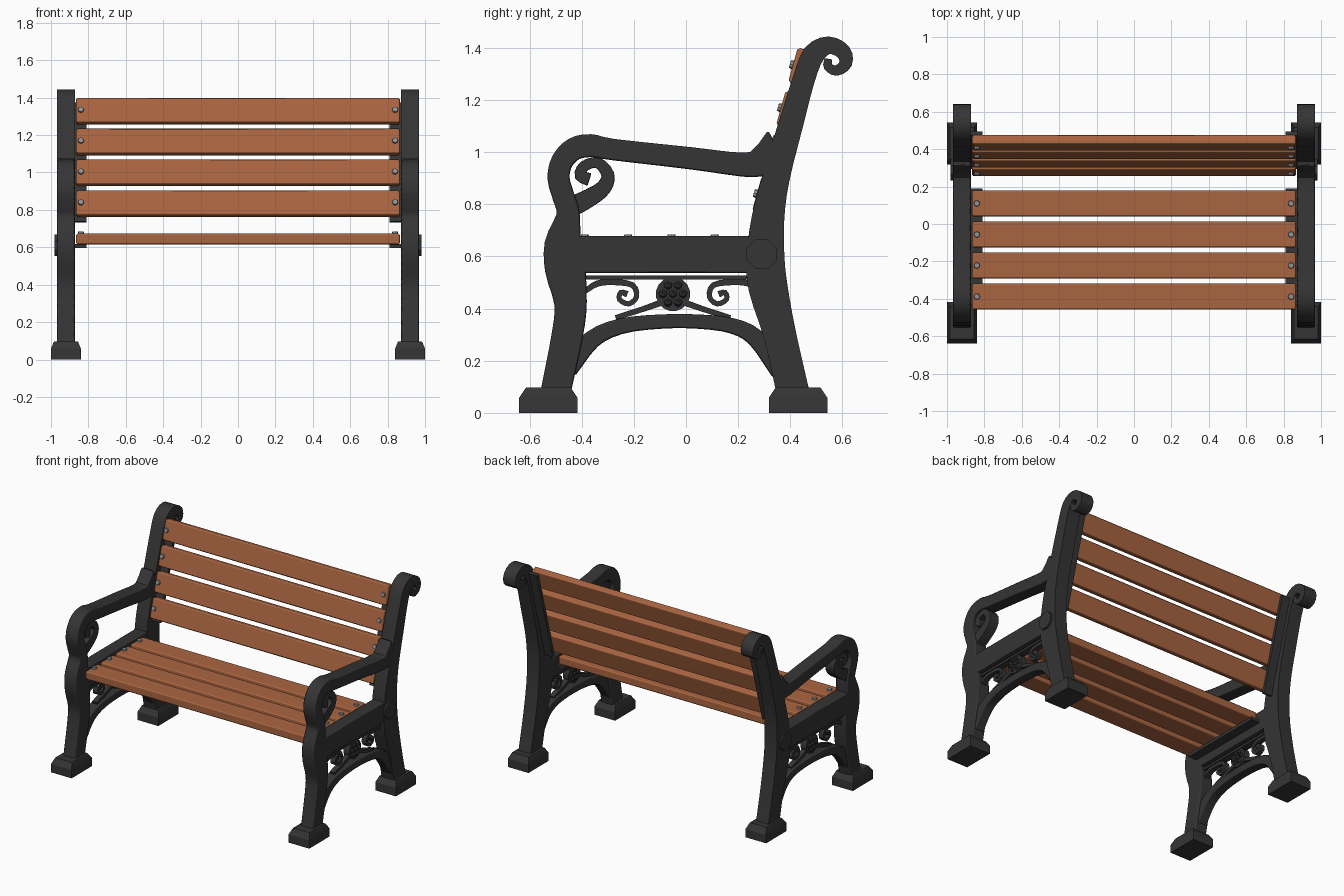
import bpy, bmesh
from math import sin, cos, pi, radians, atan
from mathutils import Vector, Matrix

if "Cube" in bpy.data.objects:
    bpy.data.objects.remove(bpy.data.objects["Cube"], do_unlink=True)


def material(name, rgb):
    m = bpy.data.materials.new(name)
    m.use_nodes = True
    m.diffuse_color = (*rgb, 1)
    bsdf = m.node_tree.nodes["Principled BSDF"]
    bsdf.inputs["Base Color"].default_value = (*rgb, 1)
    bsdf.inputs["Roughness"].default_value = 0.6
    return m


IRON = material("dark_iron", (0.035, 0.035, 0.036))
WOOD = material("brown_wood", (0.40, 0.13, 0.052))
STEEL = material("grey_steel", (0.28, 0.29, 0.31))


def finish(name, bm, mat, bevel=0.0, mirror=True):
    """Turn a bmesh into an object, mirrored to both ends of the bench."""
    bmesh.ops.recalc_face_normals(bm, faces=bm.faces)
    mesh = bpy.data.meshes.new(name)
    bm.to_mesh(mesh)
    bm.free()
    mesh.materials.append(mat)
    ob = bpy.data.objects.new(name, mesh)
    bpy.context.collection.objects.link(ob)
    bpy.ops.object.select_all(action='DESELECT')
    ob.select_set(True)
    bpy.context.view_layer.objects.active = ob
    bpy.ops.object.shade_smooth_by_angle(angle=radians(25))
    if mirror:
        ob.modifiers.new("Mirror", 'MIRROR')
    if bevel:
        b = ob.modifiers.new("Bevel", 'BEVEL')
        b.width, b.segments = bevel, 1
        b.limit_method, b.angle_limit = 'ANGLE', radians(50)
        b.harden_normals = True
    return ob


def spline(pts, steps):
    """Catmull-Rom through (y, z, width) points."""
    p = [Vector(q) for q in pts]
    p = [2 * p[0] - p[1]] + p + [2 * p[-1] - p[-2]]
    out = []
    for i in range(1, len(p) - 2):
        a, b, c, d = p[i - 1:i + 3]
        for s in range(steps):
            t = s / steps
            out.append(0.5 * (2 * b + (c - a) * t + (2 * a - 5 * b + 4 * c - d) * t ** 2
                              + (3 * b - a - 3 * c + d) * t ** 3))
    return out + [p[-2]]


def ribbon(name, pts, x0, x1, steps=3, bevel=0.008):
    """Band of varying width drawn in the side plane, extruded along x."""
    path = spline(pts, steps)
    bm = bmesh.new()
    rings = []
    for i, q in enumerate(path):
        t = path[min(i + 1, len(path) - 1)] - path[max(i - 1, 0)]
        n = Vector((-t.y, t.x)).normalized() * q.z / 2
        rings.append([bm.verts.new((x, q.x + s * n.x, q.y + s * n.y))
                      for x, s in ((x0, 1), (x1, 1), (x1, -1), (x0, -1))])
    for a, b in zip(rings, rings[1:]):
        for k in range(4):
            bm.faces.new((a[k], a[(k + 1) % 4], b[(k + 1) % 4], b[k]))
    bm.faces.new(rings[0])
    bm.faces.new(rings[-1])
    return finish(name, bm, IRON, bevel)


def add_box(bm, center, size, tilt=0.0):
    mat = (Matrix.Translation(center) @ Matrix.Rotation(tilt, 4, 'X')
           @ Matrix.Diagonal((*size, 1)))
    return bmesh.ops.create_cube(bm, size=1, matrix=mat)["verts"]


def box(name, center, size, mat, bevel=0.0, tilt=0.0, mirror=True):
    bm = bmesh.new()
    add_box(bm, center, size, tilt)
    return finish(name, bm, mat, bevel, mirror)


def disc(name, center, radius, depth, axis, mat, sides=12, taper=1.0, tilt=0.0):
    bm = bmesh.new()
    rot = (Matrix.Rotation(pi / 2, 4, 'Y') @ Matrix.Rotation(pi / sides, 4, 'Z')
           if axis == 'X' else Matrix.Rotation(tilt, 4, 'X'))
    bmesh.ops.create_cone(bm, cap_ends=True, segments=sides, radius1=radius,
                          radius2=radius * taper, depth=depth,
                          matrix=Matrix.Translation(center) @ rot)
    return finish(name, bm, mat)


# Cast end frames
X0, X1 = 0.872, 0.968
XM = (X0 + X1) / 2
ribbon("front_leg_and_arm", [
    (-.50, .08, .115), (-.455, .3, .12), (-.443, .42, .125), (-.463, .55, .155),
    (-.472, .65, .14), (-.452, .76, .09), (-.47, .83, .085), (-.489, .90, .085),
    (-.475, .965, .085), (-.43, 1.012, .088), (-.365, 1.025, .088), (-.28, 1.01, .082),
    (.015, .977, .085), (.22, .952, .092), (.29, .965, .12), (.36, 1.0, .19)], X0, X1)
ribbon("back_leg_and_post", [
    (.41, .08, .125), (.36, .3, .125), (.315, .48, .15), (.305, .6, .145),
    (.315, .75, .125), (.345, .9, .105), (.4, 1.1, .095), (.452, 1.28, .085),
    (.49, 1.375, .085), (.548, 1.41, .068), (.603, 1.385, .06), (.612, 1.34, .05),
    (.578, 1.313, .04), (.545, 1.328, .035), (.546, 1.358, .03)], X0, X1)
ribbon("arm_scroll", [
    (-.45, .785, .08), (-.37, .825, .07), (-.315, .865, .06), (-.30, .915, .05),
    (-.34, .96, .042), (-.392, .945, .042), (-.405, .91, .045), (-.37, .895, .05)],
    X0 + .012, X1 - .012)
ribbon("leg_arch", [
    (-.46, .17, .09), (-.36, .282, .07), (-.25, .332, .06), (-.1, .35, .055),
    (.05, .35, .055), (.18, .333, .06), (.27, .285, .07), (.37, .16, .09)],
    X0 + .012, X1 - .012)
box("seat_rail", (XM, -.08, .608), (X1 - X0 - .004, .72, .142), IRON, .006)
box("thin_rail", (XM, -.07, .519), (.05, .68, .016), IRON)
disc("pivot_boss", (X1 - .01, .29, .61), .062, .044, 'X', IRON, 8)

# Feet: block with tapered top
for name, y in (("front_foot", -.528), ("back_foot", .43)):
    bm = bmesh.new()
    add_box(bm, (.92, y, .029), (.16, .224, .058))
    top = max(bm.faces, key=lambda f: f.calc_center_median().z)
    new = bmesh.ops.extrude_face_region(bm, geom=[top])
    bmesh.ops.delete(bm, geom=[top], context='FACES_ONLY')
    for v in new["geom"]:
        if isinstance(v, bmesh.types.BMVert):
            v.co = Vector((.92 + (v.co.x - .92) * .8, y + (v.co.y - y) * .77, .097))
    finish(name, bm, IRON)

# Ornament between rail and arch
MID = -.05
for side, s in (("front", -1), ("back", 1)):
    ribbon(side + "_ornament_scroll", [(MID + s * a, z, w) for a, z, w in (
        (.34, .465, .02), (.29, .496, .024), (.23, .502, .024), (.155, .49, .022),
        (.14, .445, .02), (.17, .418, .02), (.205, .435, .02),
        (.2, .462, .02), (.175, .455, .025))], XM - .018, XM + .018, bevel=0)
    ribbon(side + "_ornament_stem", [(MID + s * a, z, w) for a, z, w in (
        (.04, .425, .025), (.11, .4, .022), (.22, .365, .02))],
        XM - .018, XM + .018, bevel=0)
disc("rosette", (XM, MID, .456), .066, .044, 'X', IRON, 16)
bm = bmesh.new()
for i in range(7):
    r = .038 if i else 0
    for x in (-.022, .022):
        at = Vector((XM + x, MID + r * cos(i * pi / 3), .456 + r * sin(i * pi / 3)))
        bmesh.ops.create_icosphere(bm, subdivisions=1, radius=.018,
                                   matrix=Matrix.Translation(at))
finish("rosette_petals", bm, IRON)

# Seat slats, bolts and carrier
for i in range(4):
    y = .11 - i * .166
    box(f"seat_slat_{i + 1}", (0, y, .645), (1.732, .138, .058), WOOD, .009, mirror=False)
    disc(f"seat_bolt_{i + 1}", (.84, y, .677), .018, .016, 'Z', STEEL, 8, .8)
box("seat_carrier", (.845, -.12, .606), (.07, .62, .022), IRON)

# Leaning back slats, bolts and carrier
LEAN = -atan(.28)
up = Vector((0, sin(-LEAN), cos(LEAN)))
out = Vector((0, -cos(LEAN), sin(-LEAN)))
for i in range(4):
    z = 1.335 - i * .165
    face = Vector((0, .427 - (1.395 - z) * .28, z))
    box(f"back_slat_{i + 1}", face - out * .026, (1.732, .052, .138), WOOD, .009,
        LEAN, mirror=False)
    disc(f"back_bolt_{i + 1}", face + out * .003 + Vector((.84, 0, 0)), .018, .018, 'Z',
         STEEL, 8, .8, pi / 2 + LEAN)
mid = Vector((.845, .427 - (1.395 - 1.07) * .28, 1.07)) - out * .06
box("back_carrier", mid, (.07, .022, .66), IRON, 0, LEAN)
